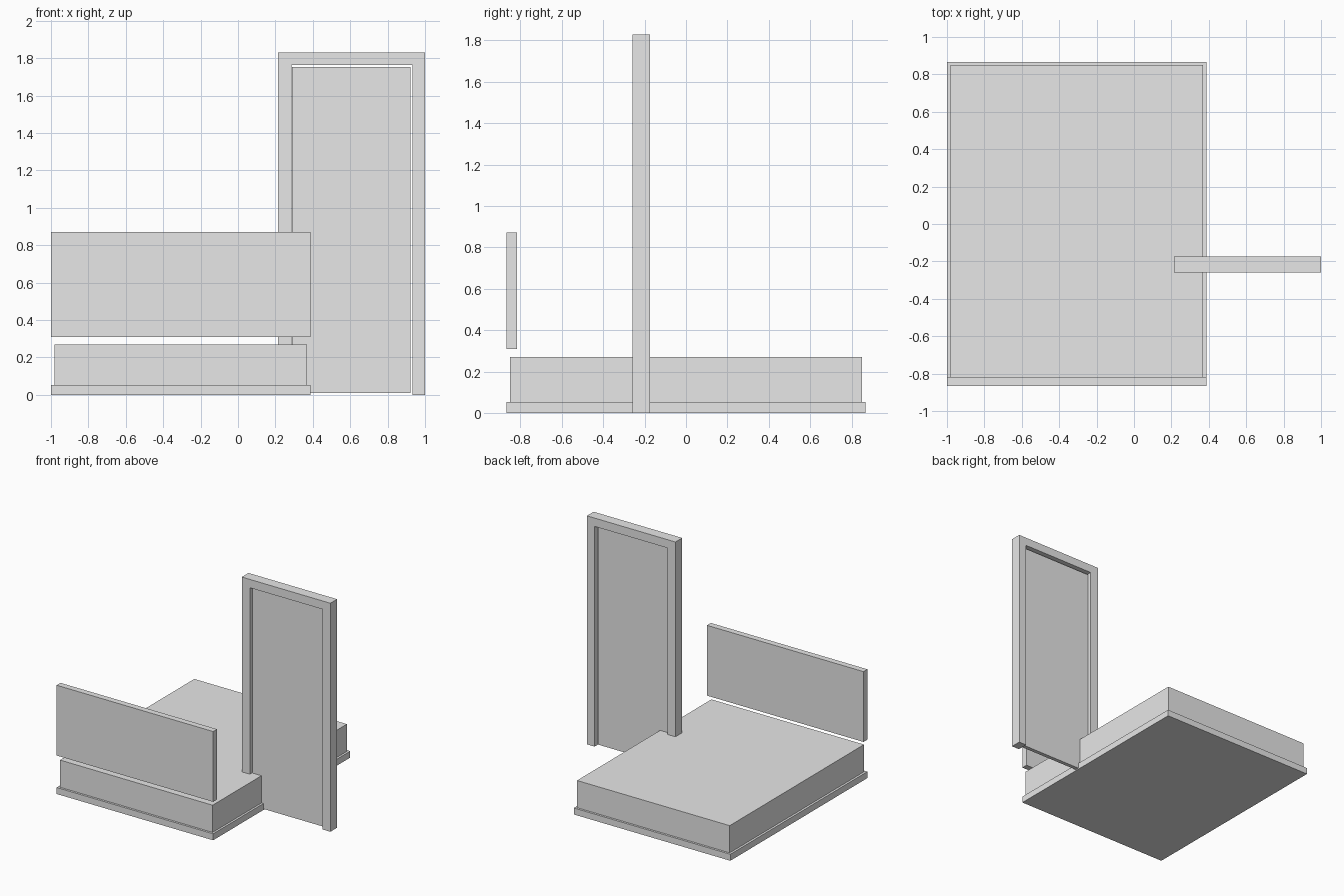
import bpy, bmesh

if "Cube" in bpy.data.objects:
    bpy.data.objects.remove(bpy.data.objects["Cube"])

grey = bpy.data.materials.new("light grey")
grey.diffuse_color = (0.8, 0.8, 0.8, 1)
grey.use_nodes = True
grey.node_tree.nodes["Principled BSDF"].inputs["Base Color"].default_value = grey.diffuse_color


def finish(name, bm):
    bmesh.ops.recalc_face_normals(bm, faces=bm.faces[:])
    mesh = bpy.data.meshes.new(name)
    bm.to_mesh(mesh)
    bm.free()
    mesh.materials.append(grey)
    obj = bpy.data.objects.new(name, mesh)
    bpy.context.collection.objects.link(obj)
    return obj


def extrude_profile(name, points, y0, y1):
    """Extrude an outline in the x-z plane from y0 to y1."""
    bm = bmesh.new()
    face = bm.faces.new([bm.verts.new((x, y0, z)) for x, z in points])
    new = bmesh.ops.extrude_face_region(bm, geom=[face], use_keep_orig=True)["geom"]
    verts = [v for v in new if isinstance(v, bmesh.types.BMVert)]
    bmesh.ops.translate(bm, verts=verts, vec=(0, y1 - y0, 0))
    return finish(name, bm)


def box(name, x, y, z):
    return extrude_profile(
        name, [(x[0], z[0]), (x[1], z[0]), (x[1], z[1]), (x[0], z[1])], *y)


# Bed: low platform, inset mattress and floating headboard
box("bed_base", (-1.0, 0.387), (-0.867, 0.867), (0, 0.052))
box("mattress", (-0.982, 0.37), (-0.85, 0.85), (0.052, 0.27))
box("headboard", (-1.0, 0.387), (-0.867, -0.818), (0.308, 0.871))

# Door frame: two jambs and a lintel in one outline
extrude_profile("door_frame", [
    (0.215, 0), (0.286, 0), (0.286, 1.763), (0.932, 1.763),
    (0.932, 0), (1.0, 0), (1.0, 1.83), (0.215, 1.83)], -0.259, -0.174)

# Door leaf, recessed on both sides with a narrow gap around it
box("door_leaf", (0.289, 0.922), (-0.232, -0.201), (0.009, 1.753))
